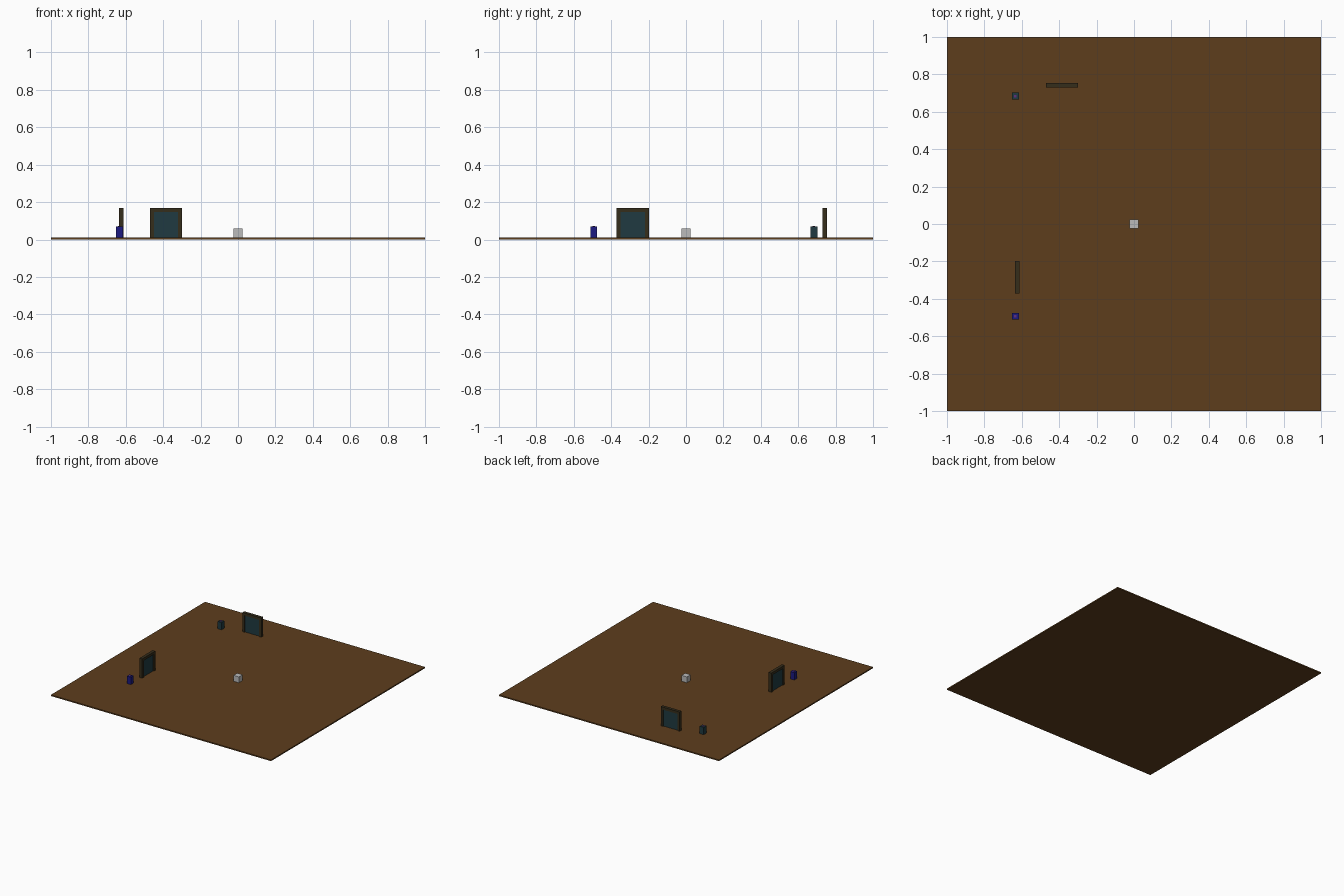
import bpy

if "Cube" in bpy.data.objects:
    bpy.data.objects.remove(bpy.data.objects["Cube"])


def material(name, rgb):
    m = bpy.data.materials.new(name)
    m.diffuse_color = (*rgb, 1)
    m.use_nodes = True
    m.node_tree.nodes["Principled BSDF"].inputs["Base Color"].default_value = m.diffuse_color
    return m


BROWN = material("floor_brown", (0.11, 0.048, 0.012))
OLIVE = material("frame_olive", (0.036, 0.026, 0.011))
TEAL = material("panel_teal", (0.014, 0.042, 0.052))
BLUE = material("pedestal_blue", (0.012, 0.01, 0.22))
VIOLET = material("button_violet", (0.12, 0.03, 0.2))
GREY = material("cube_grey", (0.5, 0.5, 0.5))
FLOOR = 0.01


def box(name, x, y, z, mat):
    """Box from (min, max) ranges on each axis."""
    ranges = (x, y, z)
    bpy.ops.mesh.primitive_cube_add(
        size=1, location=[(a + b) / 2 for a, b in ranges])
    ob = bpy.context.object
    ob.name = name
    ob.scale = [b - a for a, b in ranges]
    bpy.ops.object.transform_apply(location=False, rotation=False, scale=True)
    ob.data.materials.append(mat)
    return ob


def doorway(name, cx, cy, along_y=False):
    """Two posts and a lintel around a thinner recessed panel."""
    half, inner, top, inner_top = 0.086, 0.065, 0.168, 0.147

    def part(label, u, depth, z, mat):
        v = (-depth, depth)
        x, y = (v, u) if along_y else (u, v)
        box(f"{name}_{label}", (cx + x[0], cx + x[1]),
            (cy + y[0], cy + y[1]), z, mat)

    part("left_post", (-half, -inner), 0.0125, (FLOOR, inner_top), OLIVE)
    part("right_post", (inner, half), 0.0125, (FLOOR, inner_top), OLIVE)
    part("lintel", (-half, half), 0.0125, (inner_top, top), OLIVE)
    part("panel", (-inner, inner), 0.006, (FLOOR, inner_top), TEAL)


def pedestal(name, cx, cy, mat):
    """Square post with a small button on top."""
    r, b = 0.018, 0.007
    box(name, (cx - r, cx + r), (cy - r, cy + r), (FLOOR, 0.07), mat)
    box(name + "_button", (cx - b, cx + b), (cy - b, cy + b), (0.07, 0.072), VIOLET)


# floor
box("floor", (-1, 1), (-1, 1), (0, FLOOR), BROWN)

# doorways with their switches
doorway("back_doorway", -0.385, 0.742)
doorway("side_doorway", -0.624, -0.285, along_y=True)
pedestal("back_pedestal", -0.634, 0.684, TEAL)
pedestal("side_pedestal", -0.634, -0.493, BLUE)

# loose cube in the middle
box("centre_cube", (-0.024, 0.024), (-0.024, 0.024), (FLOOR, 0.058), GREY)
